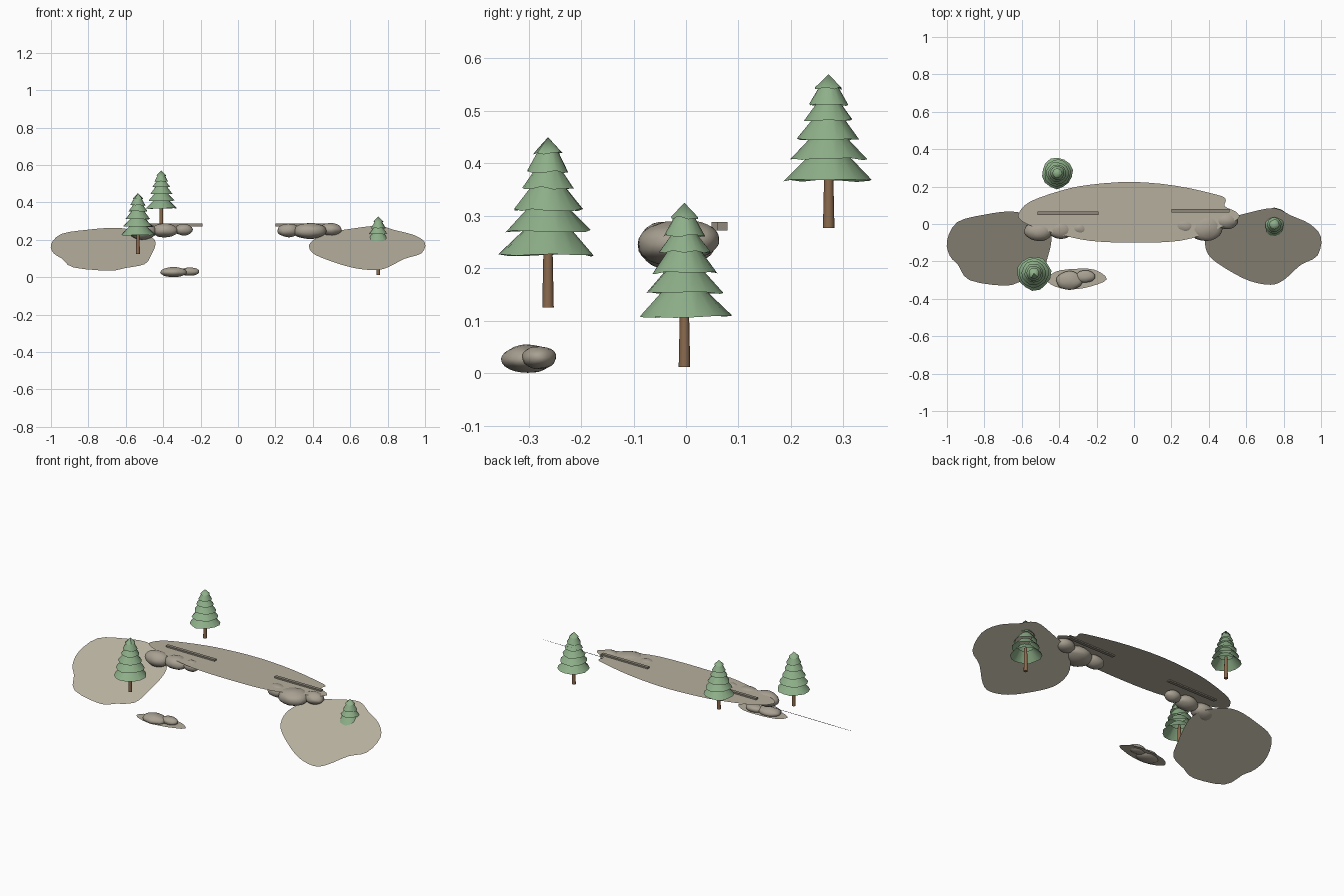
import bpy, bmesh, math, random
from mathutils import Vector, noise

if "Cube" in bpy.data.objects:
    bpy.data.objects.remove(bpy.data.objects["Cube"])

random.seed(4)


def material(name, rgb):
    m = bpy.data.materials.new(name)
    m.diffuse_color = (*rgb, 1)
    m.use_nodes = True
    m.node_tree.nodes["Principled BSDF"].inputs["Base Color"].default_value = m.diffuse_color
    return m


SAND = material("pale stone ground", (0.47, 0.43, 0.34))
ROCK = material("grey boulder", (0.39, 0.35, 0.285))
BEAM = material("dark stone", (0.28, 0.25, 0.20))
LEAF = material("soft green", (0.27, 0.43, 0.25))
BARK = material("brown bark", (0.26, 0.145, 0.075))


def finish(name, bm, mat, smooth=None):
    me = bpy.data.meshes.new(name)
    bm.to_mesh(me)
    bm.free()
    ob = bpy.data.objects.new(name, me)
    bpy.context.collection.objects.link(ob)
    me.materials.append(mat)
    if smooth:
        bpy.ops.object.select_all(action='DESELECT')
        ob.select_set(True)
        bpy.context.view_layer.objects.active = ob
        bpy.ops.object.shade_smooth_by_angle(angle=math.radians(smooth))
    return ob


def rounded(pts, steps=3):
    """Closed smooth curve through the outline points."""
    out, n = [], len(pts)
    for i in range(n):
        a, b, c, d = (Vector(pts[(i + k) % n]) for k in (-1, 0, 1, 2))
        for s in range(steps):
            t = s / steps
            out.append(0.5 * (2 * b + (c - a) * t + (2 * a - 5 * b + 4 * c - d) * t * t
                              + (3 * b - a - 3 * c + d) * t ** 3))
    return out


def sheet(name, pts, height):
    bm = bmesh.new()
    f = bm.faces.new([bm.verts.new((p.x, p.y, height(p.y))) for p in rounded(pts)])
    f.normal_update()
    if f.normal.z < 0:
        f.normal_flip()
    bmesh.ops.triangulate(bm, faces=[f])
    finish(name, bm, SAND)


# Ground sheets: two slopes, one flat plateau, one small ledge
def slope(y):
    return 0.035 + (y + 0.33) * 0.577


sheet("left_slope", [(-1, -.09), (-.945, .01), (-.80, .05), (-.66, .067), (-.56, .045),
                     (-.47, -.01), (-.44, -.075), (-.465, -.19), (-.50, -.27), (-.60, -.305),
                     (-.69, -.33), (-.88, -.30), (-.94, -.22), (-.985, -.17)], slope)
sheet("right_slope", [(.75, .085), (.62, .062), (.48, .02), (.40, -.05), (.38, -.11),
                      (.41, -.18), (.51, -.25), (.62, -.305), (.73, -.325), (.80, -.30),
                      (.89, -.22), (.98, -.17), (1, -.07), (.94, 0), (.84, .045)], slope)
sheet("plateau", [(-.615, .06), (-.555, .12), (-.385, .18), (-.235, .21), (-.01, .225),
                  (.22, .205), (.43, .16), (.49, .135), (.485, .095), (.545, .065),
                  (.555, .025), (.41, -.04), (.245, -.09), (-.01, -.10), (-.235, -.09),
                  (-.40, -.055), (-.55, -.01), (-.61, .025)], lambda y: 0.279)
sheet("lower_ledge", [(-.465, -.30), (-.42, -.255), (-.32, -.24), (-.21, -.245),
                      (-.145, -.295), (-.235, -.335), (-.34, -.35), (-.42, -.335)],
      lambda y: 0.017)


# Boulders: squashed spheres with a gentle lumpy surface
def boulder(name, centre, radii):
    bm = bmesh.new()
    bmesh.ops.create_icosphere(bm, subdivisions=3, radius=1)
    c, r = Vector(centre), Vector(radii)
    for v in bm.verts:
        v.co *= 1 + 0.07 * noise.noise(v.co * 1.6 + c * 30)
        v.co = c + v.co * r
    finish(name, bm, ROCK, 60)


for name, centre, radii in [
    ("left_boulder_big", (-.51, -.04, .245), (.075, .052, .044)),
    ("left_boulder_middle", (-.39, -.03, .25), (.07, .05, .037)),
    ("left_boulder_small", (-.29, -.025, .254), (.048, .038, .031)),
    ("right_boulder_inner", (.27, -.01, .25), (.06, .045, .036)),
    ("right_boulder_big", (.385, -.018, .247), (.09, .075, .043)),
    ("right_boulder_outer", (.495, .018, .255), (.06, .046, .034)),
    ("ledge_boulder_big", (-.345, -.302, .027), (.07, .05, .027)),
    ("ledge_boulder_small", (-.26, -.28, .03), (.053, .033, .022)),
]:
    boulder(name, centre, radii)


# Long thin kerbs on the plateau
def kerb(name, x0, x1, y):
    bm = bmesh.new()
    bmesh.ops.create_cube(bm, size=1)
    for v in bm.verts:
        v.co = Vector(((x0 + x1) / 2, y, .28)) + v.co * Vector((x1 - x0, .019, .016))
    finish(name, bm, BEAM)


kerb("left_kerb", -.515, -.19, .058)
kerb("right_kerb", .20, .51, .07)


# Trees: a tapered trunk and stacked skirts of foliage, as (height share, radius share)
TIERS = [(0, 1), (.20, .86), (.375, .71), (.555, .56), (.69, .44), (.84, .31), (1, 0)]


def tree(name, x, y, ground, base, top, radius, sides=14):
    bm = bmesh.new()
    h = top - base + 0.006
    bmesh.ops.create_cone(bm, cap_ends=True, segments=10, radius1=.011, radius2=.008,
                          depth=base + h * .2 - ground)
    bmesh.ops.translate(bm, verts=bm.verts, vec=(x, y, (base + h * .2 + ground) / 2))
    finish(name + "_trunk", bm, BARK, 40)

    bm = bmesh.new()
    for (z0, r0), (z1, r1) in zip(TIERS, TIERS[1:]):
        last = r1 == 0
        phase = random.uniform(0, 6.28)
        rim, neck = [], []
        for i in range(sides):
            a = phase + math.tau * i / sides
            wob = 1 + random.uniform(-.06, .04)
            droop = random.uniform(-.012, .012) * h
            ca, sa = math.cos(a), math.sin(a)
            r = radius * r0 * wob
            rim.append(bm.verts.new((x + r * ca, y + r * sa, base + h * z0 + droop)))
            if not last:
                r = radius * r0 * .46
                neck.append(bm.verts.new((x + r * ca, y + r * sa, base + h * (z1 + .025))))
        tip = bm.verts.new((x, y, top)) if last else None
        for i in range(sides):
            j = (i + 1) % sides
            if last:
                bm.faces.new((rim[i], rim[j], tip))
            else:
                bm.faces.new((rim[i], rim[j], neck[j], neck[i]))
    finish(name + "_foliage", bm, LEAF, 40)


tree("front_tree", -.535, -.263, .125, .225, .45, .092)
tree("back_tree", -.41, .272, .277, .367, .57, .084)
tree("right_tree", .75, -.003, .012, .108, .325, .088)
